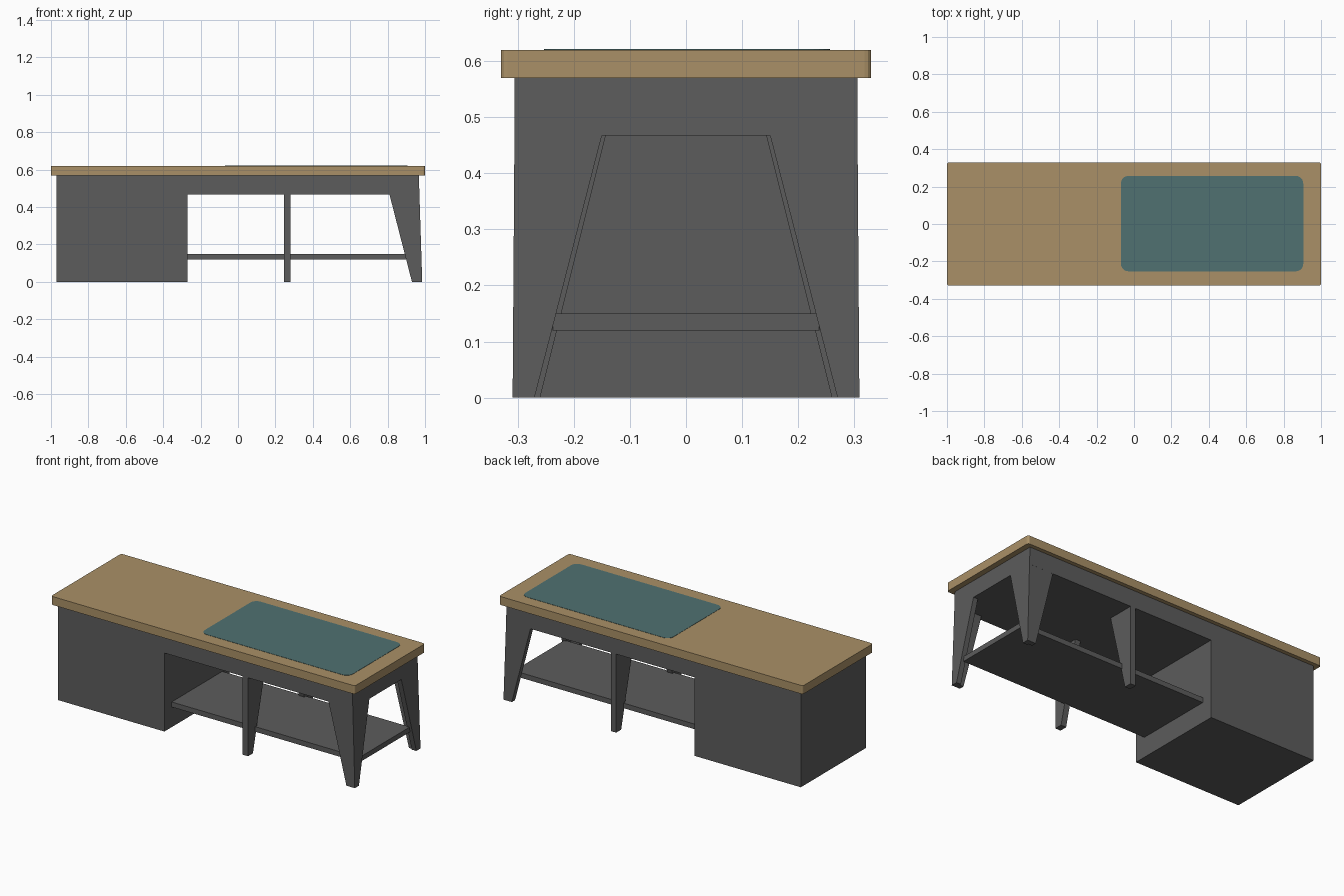
import bpy, bmesh, math

if "Cube" in bpy.data.objects:
    bpy.data.objects.remove(bpy.data.objects["Cube"])


def material(name, rgb):
    m = bpy.data.materials.new(name)
    m.diffuse_color = (*rgb, 1)
    m.use_nodes = True
    m.node_tree.nodes["Principled BSDF"].inputs["Base Color"].default_value = m.diffuse_color
    return m


WOOD = material("tan wood", (0.40, 0.28, 0.135))
GREY = material("dark grey", (0.107, 0.107, 0.107))
TEAL = material("muted teal", (0.08, 0.165, 0.165))


def loft(name, ring_a, ring_b, mat):
    """Closed solid between two matching rings of points."""
    bm = bmesh.new()
    a = [bm.verts.new(p) for p in ring_a]
    b = [bm.verts.new(p) for p in ring_b]
    n = len(a)
    bm.faces.new(a)
    bm.faces.new(b[::-1])
    for i in range(n):
        j = (i + 1) % n
        bm.faces.new((a[j], a[i], b[i], b[j]))
    bmesh.ops.recalc_face_normals(bm, faces=bm.faces)
    me = bpy.data.meshes.new(name)
    bm.to_mesh(me)
    bm.free()
    me.materials.append(mat)
    ob = bpy.data.objects.new(name, me)
    bpy.context.collection.objects.link(ob)
    return ob


def rounded_slab(name, x0, x1, y0, y1, z0, z1, r, steps, mat):
    pts = []
    corners = [(x1 - r, y1 - r), (x0 + r, y1 - r), (x0 + r, y0 + r), (x1 - r, y0 + r)]
    for k, (cx, cy) in enumerate(corners):
        for i in range(steps + 1):
            t = math.pi / 2 * (k + i / steps)
            pts.append((cx + r * math.cos(t), cy + r * math.sin(t)))
    return loft(name, [(x, y, z0) for x, y in pts], [(x, y, z1) for x, y in pts], mat)


# legs lean outward very slightly towards the floor
def out_x(z):
    return 0.985 - 0.032 * z


def out_y(z):
    return 0.309 - 0.007 * z


TOP, APRON = 0.57, 0.467

# top board and desk mat
rounded_slab("table_top", -1, 1, -0.33, 0.33, TOP, 0.62, 0.012, 3, WOOD)
rounded_slab("desk_mat", -0.07, 0.905, -0.253, 0.257, 0.617, 0.6215, 0.04, 6, TEAL)

# cabinet and apron as one profile
profile = [(-0.97, 0), (-0.27, 0), (-0.27, APRON),
           (out_x(APRON), APRON), (out_x(TOP), TOP), (-0.97, TOP)]
loft("cabinet_and_apron", [(x, -0.306, z) for x, z in profile],
     [(x, 0.306, z) for x, z in profile], GREY)

# shelf
rounded_slab("shelf", -0.275, 0.965, -0.238, 0.238, 0.12, 0.15, 0.001, 1, GREY)

T = 0.03  # panel thickness
for s, side in ((-1, "front"), (1, "back")):
    # corner leg: tapered long-side panel
    outline = [(0.81, APRON), (0.93, 0), (out_x(0), 0), (out_x(APRON), APRON)]
    loft(side + "_corner_leg_panel",
         [(x, s * out_y(z), z) for x, z in outline],
         [(x, s * (out_y(z) - T), z) for x, z in outline], GREY)
    # corner leg: tapered end panel
    outline = [(0.15, APRON), (0.27, 0), (out_y(0), 0), (out_y(APRON), APRON)]
    loft(side + "_corner_leg_end_panel",
         [(out_x(z), s * y, z) for y, z in outline],
         [(out_x(z) - T, s * y, z) for y, z in outline], GREY)
    # middle leg
    outline = [(0.143, APRON), (0.26, 0), (0.306, 0), (0.306, APRON)]
    loft(side + "_middle_leg",
         [(0.245, s * y, z) for y, z in outline],
         [(0.28, s * y, z) for y, z in outline], GREY)
